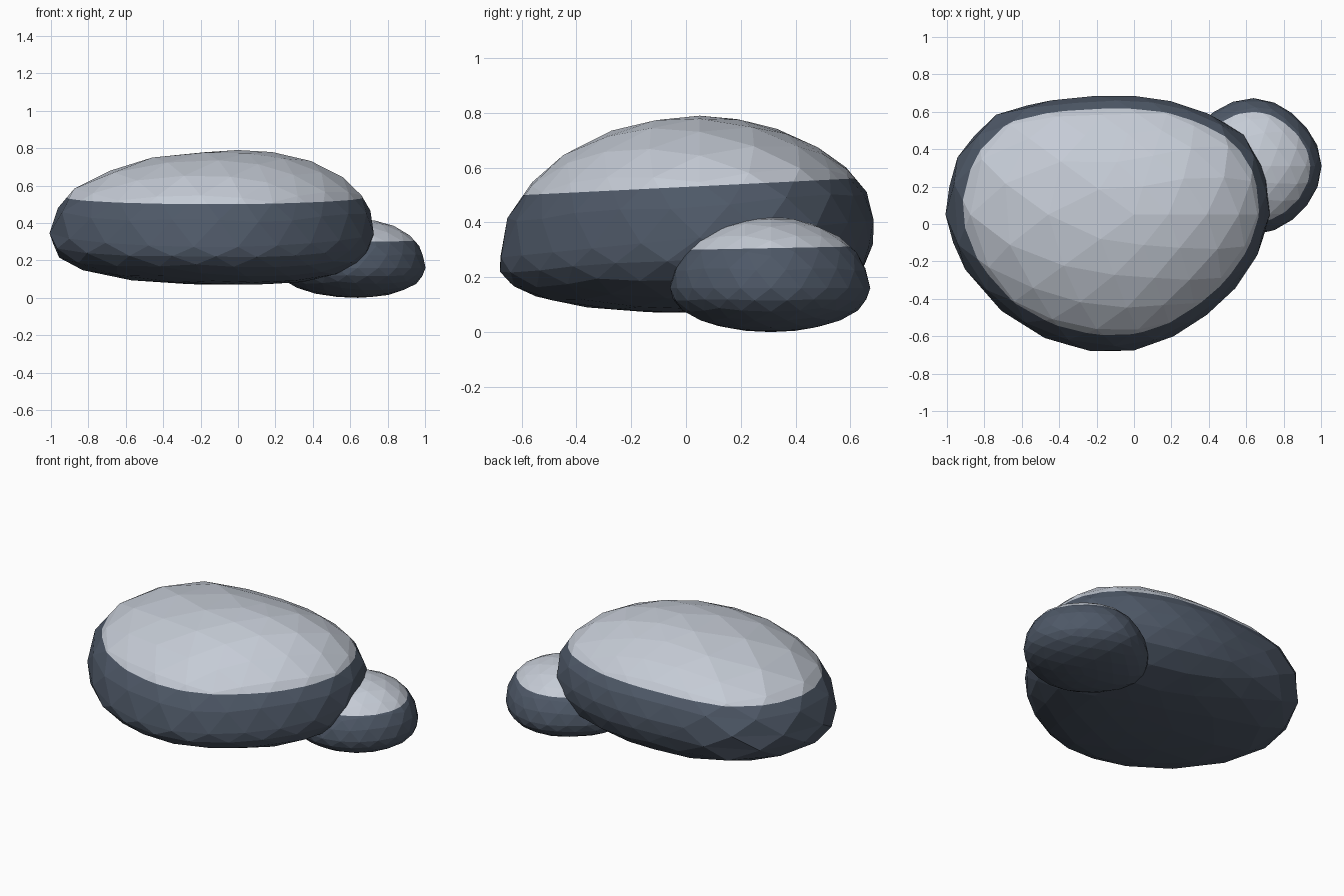
import bpy, bmesh, math
from mathutils import Vector

cube = bpy.data.objects.get("Cube")
if cube:
    bpy.data.objects.remove(cube, do_unlink=True)


def material(name, rgb):
    mat = bpy.data.materials.new(name)
    mat.use_nodes = True
    color = (*rgb, 1.0)
    mat.diffuse_color = color
    mat.node_tree.nodes["Principled BSDF"].inputs["Base Color"].default_value = color
    return mat


dark = material("dark slate", (0.077, 0.099, 0.137))
light = material("pale stone", (0.56, 0.60, 0.67))


def outline_radius(radii, angle):
    """Smooth cyclic interpolation of evenly spaced outline radii."""
    n = len(radii)
    t = (angle / math.tau) % 1.0 * n
    i = int(t)
    f = t - i
    a, b, c, d = (radii[(i + k) % n] for k in (-1, 0, 1, 2))
    return b + 0.5 * f * (c - a + f * (2*a - 5*b + 4*c - d + f * (3*(b - c) + d - a)))


def stone(name, center, radii, bottom, middle, top, tilt, top_power, side_power, low_power, cap, cap_tilt):
    bm = bmesh.new()
    bmesh.ops.create_icosphere(bm, subdivisions=3, radius=1.0)
    # Shape the ball: outline in plan, separate dome and belly profiles
    for v in bm.verts:
        x, y, z = v.co
        rho, angle = math.hypot(x, y), math.atan2(y, x)
        blend = math.cos(angle) ** 2
        p = top_power + (side_power - top_power) * blend if z > 0 else low_power
        k = (rho ** p + abs(z) ** p) ** (-1 / p)
        r = k * rho * outline_radius(radii, angle) * 1.008
        px, py = center[0] + r * math.cos(angle), center[1] + r * math.sin(angle)
        mid = middle + tilt * r * math.sin(angle)
        end = top if z > 0 else bottom
        v.co = (px, py, mid + k * abs(z) * (end - mid))
    # Pale cap above a slightly sloping line
    normal = Vector((0, -cap_tilt, 1)).normalized()
    point = Vector((0, 0, cap))
    bmesh.ops.bisect_plane(bm, geom=bm.verts[:] + bm.edges[:] + bm.faces[:],
                           dist=0.004, plane_co=point, plane_no=normal)
    for f in bm.faces:
        f.material_index = int((f.calc_center_median() - point).dot(normal) > 0)
        f.smooth = False
    mesh = bpy.data.meshes.new(name)
    bm.to_mesh(mesh)
    bm.free()
    mesh.materials.append(dark)
    mesh.materials.append(light)
    obj = bpy.data.objects.new(name, mesh)
    bpy.context.collection.objects.link(obj)
    return obj


stone("large_stone", (0, 0.05),
      [0.72, 0.73, 0.65, 0.63, 0.71, 0.94, 1.0, 0.89, 0.79, 0.72, 0.66, 0.67],
      bottom=0.07, middle=0.345, top=0.79, tilt=0.1,
      top_power=1.9, side_power=2.15, low_power=2.7, cap=0.53, cap_tilt=0.05)

stone("small_stone", (0.64, 0.31),
      [0.36, 0.345, 0.36, 0.36, 0.42, 0.39, 0.365, 0.35],
      bottom=0.0, middle=0.16, top=0.42, tilt=0.0,
      top_power=2.0, side_power=2.1, low_power=2.1, cap=0.30, cap_tilt=0.02)
